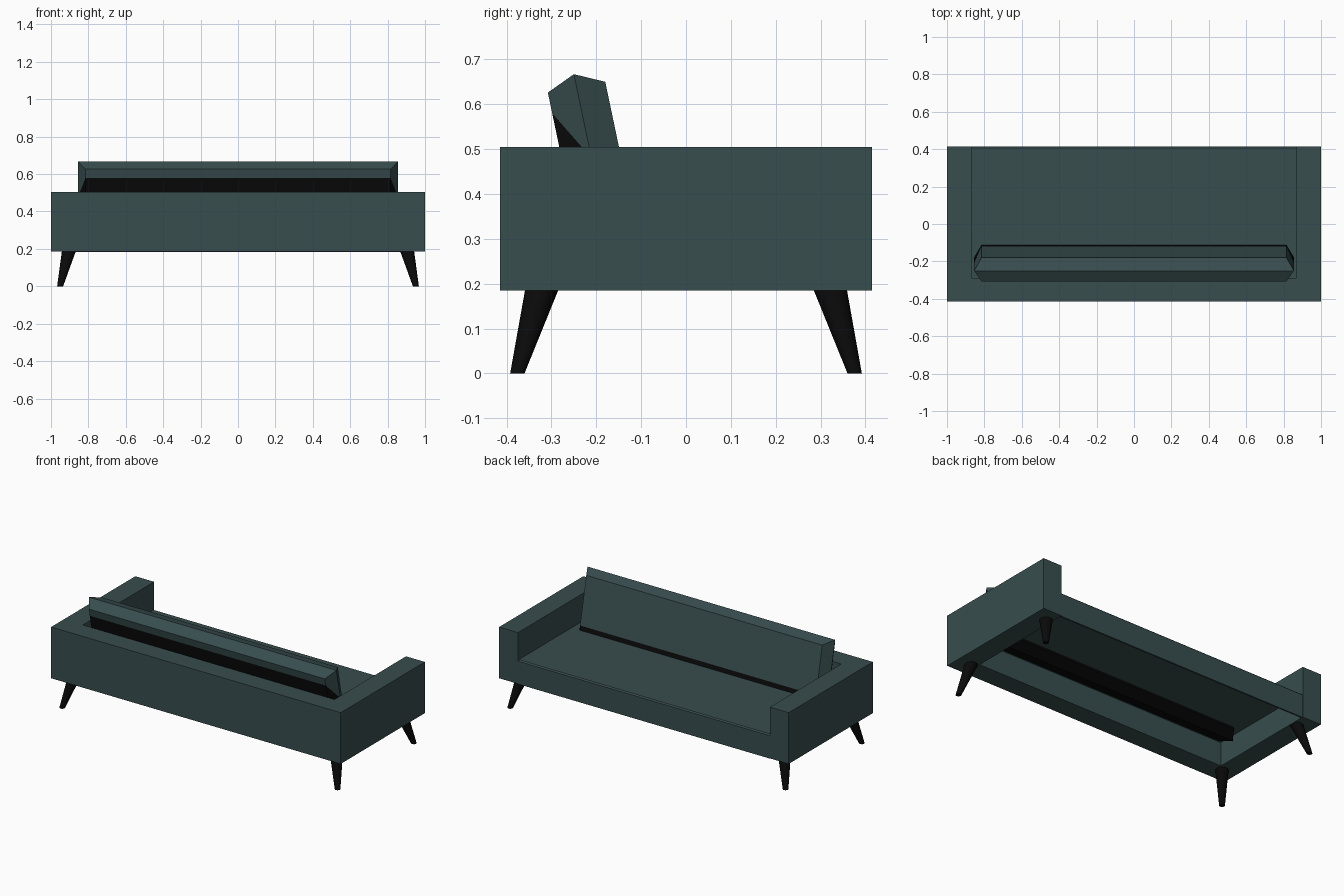
import bpy
import bmesh
from mathutils import Vector

old = bpy.data.objects.get("Cube")
if old:
    bpy.data.objects.remove(old, do_unlink=True)


def material(name, rgb):
    m = bpy.data.materials.new(name)
    m.use_nodes = True
    m.diffuse_color = (*rgb, 1)
    m.node_tree.nodes["Principled BSDF"].inputs["Base Color"].default_value = (*rgb, 1)
    return m


teal = material("dark_teal_fabric", (0.04, 0.075, 0.077))
black = material("black_wood", (0.003, 0.003, 0.003))


def finish(name, bm, mats, closed=True):
    if closed:
        bmesh.ops.recalc_face_normals(bm, faces=bm.faces)
    mesh = bpy.data.meshes.new(name)
    bm.to_mesh(mesh)
    bm.free()
    for m in mats:
        mesh.materials.append(m)
    obj = bpy.data.objects.new(name, mesh)
    bpy.context.collection.objects.link(obj)
    return obj


def loft(bm, rings):
    """Join closed rings of points; return the side faces band by band."""
    loops = [[bm.verts.new(p) for p in ring] for ring in rings]
    n = len(loops[0])
    bands = [[bm.faces.new((a[i], a[(i + 1) % n], b[(i + 1) % n], b[i])) for i in range(n)]
             for a, b in zip(loops, loops[1:])]
    return loops, bands


# U-shaped frame: two arms and the back panel
W, D, ARM, BACK, LOW, HIGH = 1.0, 0.415, 0.87, -0.29, 0.185, 0.505
outline = [(-W, -D), (W, -D), (W, D), (ARM, D), (ARM, BACK), (-ARM, BACK), (-ARM, D), (-W, D)]
bm = bmesh.new()
loops, _ = loft(bm, [[(x, y, z) for x, y in outline] for z in (LOW, HIGH)])
bm.faces.new(loops[0])
bm.faces.new(loops[1])
finish("arms_and_back_frame", bm, [teal])

# Seat: open-bottomed cover with a front skirt
profile = [(BACK, 0.333), (0.407, 0.333), (0.414, 0.326), (0.414, 0.183), (0.404, 0.183)]
bm = bmesh.new()
left, right = [[bm.verts.new((x, y, z)) for y, z in profile] for x in (-ARM, ARM)]
for i in range(len(profile) - 1):
    bm.faces.new((left[i], right[i], right[i + 1], left[i + 1]))
finish("seat", bm, [teal], closed=False)

# Leaning backrest: bevelled cushion with a black lower rear shell
LEAN = -0.21
FRONT, MID, REAR = (0.815, -0.18, 0.65), (0.855, -0.25, 0.667), (0.815, -0.308, 0.626)


def cushion_ring(zf, zm, zr):
    pts = []
    for (x, y, z), new_z in zip((FRONT, MID, REAR), (zf, zm, zr)):
        pts.append((x, y + (new_z - z) * LEAN, new_z))
    return pts + [(-x, y, z) for x, y, z in reversed(pts)]


bm = bmesh.new()
loops, bands = loft(bm, [cushion_ring(0.65, 0.667, 0.626),
                         cushion_ring(0.36, 0.48, 0.58),
                         cushion_ring(0.32, 0.285, 0.30)])
caps = []
for ring in (loops[0], loops[-1]):
    f0, m0, r0, r1, m1, f1 = ring
    caps.append([bm.faces.new((f0, m0, m1, f1)), bm.faces.new((m0, r0, r1, m1))])
for face in bands[1] + caps[1]:
    face.material_index = 1
finish("backrest", bm, [teal, black])

# Splayed tapered legs
top, foot = Vector((0.905, 0.322, LOW)), Vector((0.951, 0.376, 0))
for sx, side in ((1, "left"), (-1, "right")):
    for sy, end in ((-1, "front"), (1, "rear")):
        bm = bmesh.new()
        bmesh.ops.create_cone(bm, cap_ends=True, segments=24, radius1=0.016,
                              radius2=0.037, depth=LOW)
        for v in bm.verts:
            t = v.co.z / LOW + 0.5
            c = foot.lerp(top, t)
            v.co = Vector(((c.x + v.co.x) * sx, (c.y + v.co.y) * sy, c.z))
        leg = finish(f"{end}_{side}_leg", bm, [black])
        bpy.ops.object.select_all(action="DESELECT")
        leg.select_set(True)
        bpy.context.view_layer.objects.active = leg
        bpy.ops.object.shade_smooth_by_angle()
